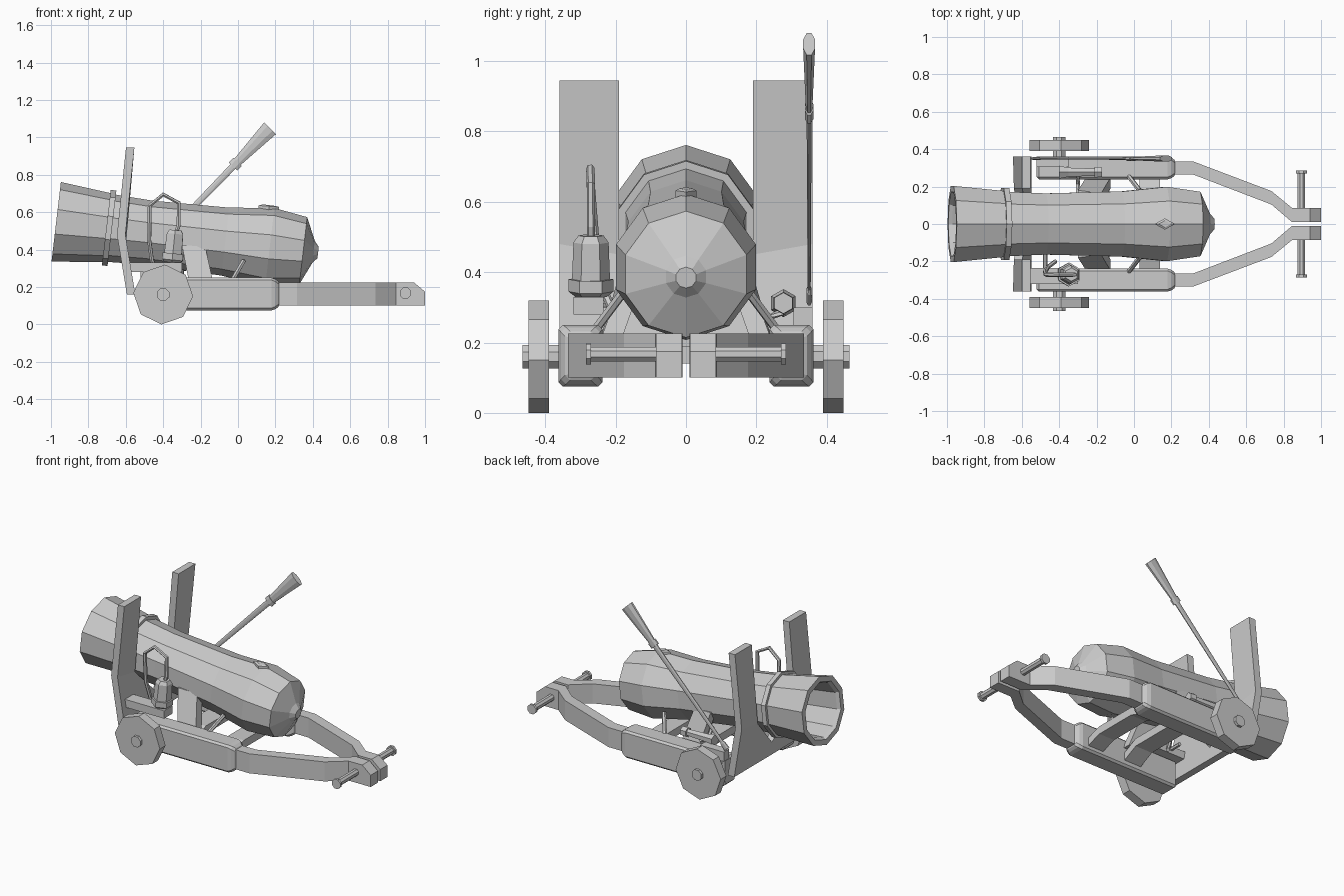
import bpy, bmesh, math
from mathutils import Vector as V

if "Cube" in bpy.data.objects:
    bpy.data.objects.remove(bpy.data.objects["Cube"])


def make(name, verts, faces, bevel=0):
    bm = bmesh.new()
    vs = [bm.verts.new(v) for v in verts]
    for f in faces:
        bm.faces.new([vs[i] for i in f])
    bmesh.ops.remove_doubles(bm, verts=bm.verts, dist=1e-5)
    bmesh.ops.dissolve_degenerate(bm, edges=bm.edges, dist=1e-5)
    bmesh.ops.recalc_face_normals(bm, faces=bm.faces)
    me = bpy.data.meshes.new(name)
    bm.to_mesh(me)
    bm.free()
    ob = bpy.data.objects.new(name, me)
    bpy.context.collection.objects.link(ob)
    if bevel:
        m = ob.modifiers.new("bevel", 'BEVEL')
        m.width, m.segments = bevel, 1
    return ob


def loft(name, rings, bevel=0):
    """Skin a list of equal-sized rings and cap both ends."""
    n = len(rings[0])
    verts = [p for r in rings for p in r]
    faces = [(i*n+j, i*n+(j+1) % n, (i+1)*n+(j+1) % n, (i+1)*n+j)
             for i in range(len(rings)-1) for j in range(n)]
    faces += [tuple(range(n)), tuple(range(len(verts)-n, len(verts)))]
    return make(name, verts, faces, bevel)


def lathe(name, profile, sides, origin, axis, phase=0, flat=1.0):
    """Revolve (distance, radius) pairs; flat squashes the sideways width."""
    a = V(axis).normalized()
    up = V((1, 0, 0)) if abs(a.z) > 0.99 else V((0, 0, 1))
    u = (up - a*up.dot(a)).normalized()
    w = a.cross(u)
    rings = []
    for t, r in profile:
        r = max(r, 1e-7)
        rings.append([V(origin) + a*t + u*r*math.cos(phase+k*math.tau/sides)
                      + w*r*flat*math.sin(phase+k*math.tau/sides) for k in range(sides)])
    return loft(name, rings)


def rect(x, y, hw, z0, z1):
    return [(x, y-hw, z0), (x, y+hw, z0), (x, y+hw, z1), (x, y-hw, z1)]


def box(name, x0, x1, y0, y1, z0, z1):
    y, h = (y0+y1)/2, (y1-y0)/2
    return loft(name, [rect(x0, y, h, z0, z1), rect(x1, y, h, z0, z1)])


def tube(name, pts, r, sides=6):
    """Tube mitred along a polyline."""
    pts = [V(p) for p in pts]
    rings = []
    ref = V((0.1, 1, 0.15)).normalized()
    for i, p in enumerate(pts):
        d = (pts[min(i+1, len(pts)-1)] - pts[max(i-1, 0)]).normalized()
        if abs(d.dot(ref)) > 0.95:
            ref = V((0.9, 0.1, 0.1)).normalized()
        u = (ref - d*ref.dot(d)).normalized()
        w = d.cross(u)
        rings.append([p + u*r*math.cos(k*math.tau/sides) + w*r*math.sin(k*math.tau/sides)
                      for k in range(sides)])
    return loft(name, rings)


# Barrel with hollow bore, tilted down to the breech
muzzle = V((-0.972, 0, 0.549))
ang = math.radians(6.7)
axis = V((math.cos(ang), 0, -math.sin(ang)))
lathe("barrel", [(0.42, 0), (0.42, 0.15), (0.02, 0.168), (0, 0.18), (0, 0.214), (0.27, 0.186),
                 (0.27, 0.203), (0.3, 0.203), (0.3, 0.181), (0.5, 0.172), (0.91, 0.183),
                 (1.15, 0.209), (1.33, 0.181), (1.385, 0.06), (1.41, 0.03), (1.41, 0)],
      10, muzzle, axis)
# Touch hole
loft("touch_hole", [[(0.165-s*0.055, 0, z+.004), (0.165, -s*0.03, z),
                     (0.165+s*0.055, 0, z-.004), (0.165, s*0.03, z)]
                    for s, z in ((1, 0.6), (1, 0.632), (0.6, 0.638))])

# Bent shield: two uprights joined by a low web under the barrel
def plate_x(z):
    return -0.647 + (0.048*(z-0.48)/0.465 if z > 0.48 else 0.053*(0.48-z)/0.32)

half = [(0.36, 0.945, 0.19, 0.945), (0.36, 0.48, 0.19, 0.45), (0.36, 0.17, 0.0, 0.25)]
for s in (1, -1):
    rings = []
    for yo, zo, yi, zi in half:
        rings.append([(plate_x(zo), s*yo, zo), (plate_x(zo)+0.045, s*yo, zo),
                      (plate_x(zi)+0.045, s*yi, zi), (plate_x(zi), s*yi, zi)])
    loft("shield_upright", rings)
    loft("shield_web", [[(plate_x(z), s*y, z), (plate_x(z)+0.045, s*y, z),
                         (plate_x(z2)+0.045, s*y, z2), (plate_x(z2), s*y, z2)]
                        for y, z, z2 in ((0.36, 0.16, 0.172), (0, 0.16, 0.25))])

    # Wheels and hubs
    lathe("wheel", [(0, 0.16), (0.058, 0.16)], 8, (-0.4, s*0.39, 0.16), (0, s, 0), s*0.06)
    lathe("wheel_hub", [(0, 0.036), (0.14, 0.036)], 8, (-0.4, s*0.325, 0.16), (0, s, 0), 0.39)

    # Side rail stepping down to the bent trail
    loft("side_rail", [rect(-0.52, s*0.3, 0.062, 0.075, 0.25), rect(0.19, s*0.3, 0.062, 0.075, 0.25),
                       rect(0.225, s*0.3, 0.037, 0.1, 0.225)], 0.012)
    loft("trail", [rect(0.2, s*0.3, 0.035, 0.1, 0.225), rect(0.315, s*0.3, 0.035, 0.1, 0.225),
                   rect(0.735, s*0.14, 0.036, 0.1, 0.225), rect(0.845, s*0.048, 0.038, 0.1, 0.225),
                   rect(0.94, s*0.048, 0.037, 0.1, 0.225), rect(1.0, s*0.048, 0.037, 0.1, 0.175)])
    # Cross handle with a head
    lathe("trail_handle", [(0, 0.022), (0.2, 0.022), (0.2, 0.032), (0.215, 0.032)], 8,
          (0.895, s*0.07, 0.167), (0, s, 0), 0.39)
    # Slanted cradle post between rail and barrel
    loft("cradle_post", [[(-0.255, s*0.25, 0.19), (-0.125, s*0.25, 0.19),
                          (-0.125, s*0.19, 0.19), (-0.255, s*0.19, 0.19)],
                         [(-0.3, s*0.18, 0.425), (-0.175, s*0.165, 0.415),
                          (-0.175, s*0.11, 0.415), (-0.3, s*0.11, 0.425)]])
    # Slim brace to the rear of the barrel
    tube("barrel_brace", [(-0.04, s*0.27, 0.22), (0.03, s*0.18, 0.34)], 0.013)

# Arched cross members
for x, w, rise in ((-0.25, 0.12, 0.06), (0.03, 0.11, 0.04)):
    arch = [(-0.26, 0.1), (-0.14, 0.1+rise), (0.14, 0.1+rise), (0.26, 0.1)]
    loft("cross_member", [[(x, y, z), (x+w, y, z), (x+w, y, z+0.05), (x, y, z+0.05)]
                          for y, z in arch])

# Shelf and hanging flask with carrying loop
box("flask_shelf", -0.59, -0.3, -0.32, -0.235, 0.28, 0.33)
lathe("flask", [(0, 0.045), (0.015, 0.064), (0.05, 0.064), (0.05, 0.054), (0.155, 0.05), (0.175, 0.036)],
      6, (-0.352, -0.27, 0.33), (0.1, 0, 1), 0.5)
tube("flask_loop", [(-0.335, -0.27, 0.48), (-0.317, -0.27, 0.53), (-0.317, -0.27, 0.65),
                    (-0.4, -0.272, 0.695), (-0.472, -0.27, 0.635), (-0.475, -0.255, 0.45),
                    (-0.46, -0.23, 0.34), (-0.42, -0.2, 0.27)], 0.012)
tube("shelf_peg", [(-0.475, -0.28, 0.31), (-0.475, -0.16, 0.31)], 0.012)

# Small tool lying on the far rail
box("tool_rest", -0.52, -0.35, 0.305, 0.36, 0.24, 0.3)
lathe("tool", [(0, 0.04), (0.05, 0.028), (0.19, 0.022), (0.19, 0.032), (0.23, 0.03)],
      6, (-0.4, 0.277, 0.312), (1, 0, 0))
tube("tool_support", [(-0.3, 0.16, 0.33), (-0.3, 0.21, 0.26), (-0.3, 0.28, 0.29)], 0.012)

# Long rammer leaning back with a flat flared end
lathe("rammer", [(0, 0.022), (0.04, 0.02), (0.05, 0.013), (0.73, 0.02), (0.73, 0.034),
                 (0.765, 0.034), (0.765, 0.026), (1.015, 0.048)], 8,
      (-0.535, 0.35, 0.32), (0.7, 0, 0.722), 0.39, 0.38)
